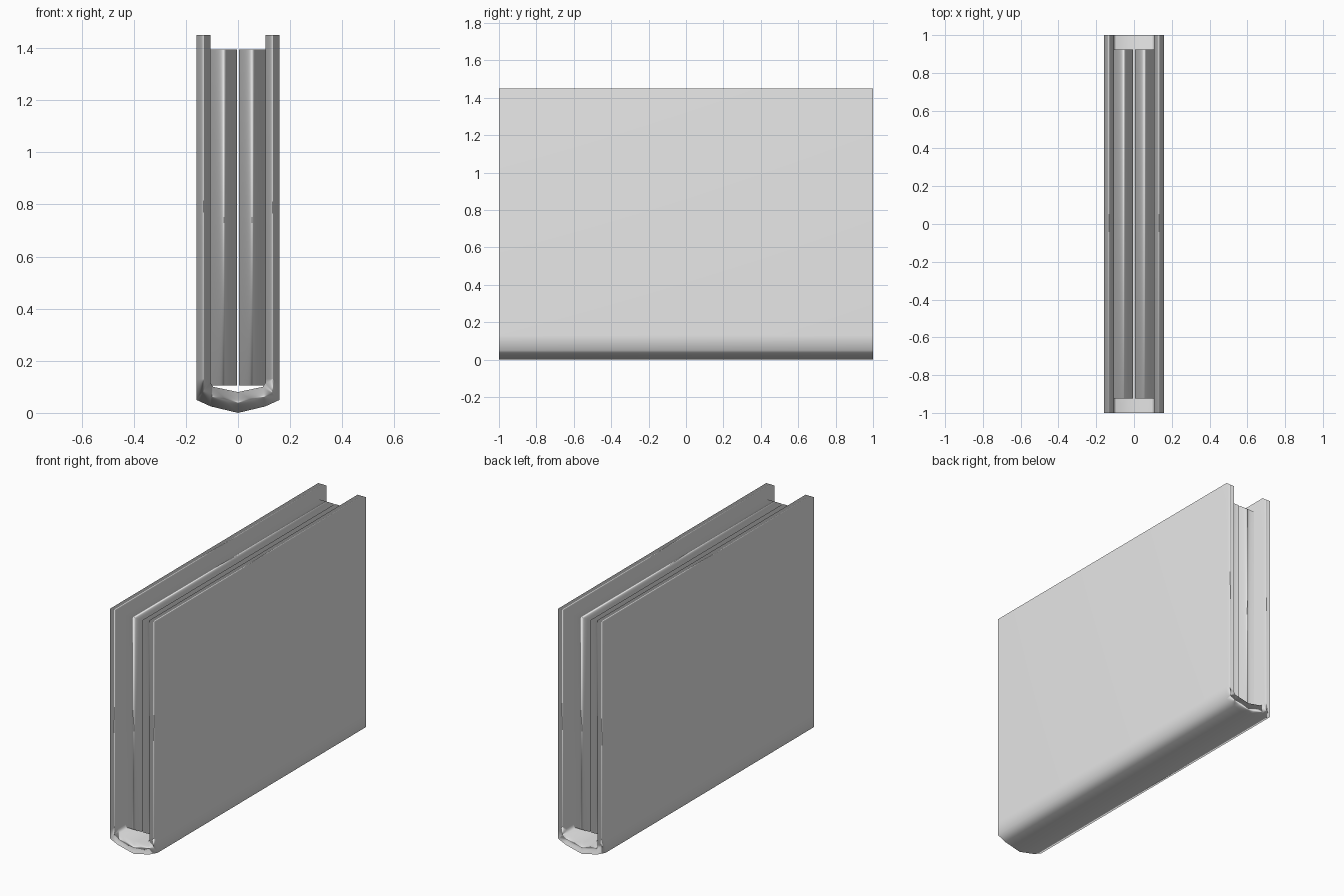
import bpy, bmesh

if "Cube" in bpy.data.objects:
    bpy.data.objects.remove(bpy.data.objects["Cube"], do_unlink=True)

grey = bpy.data.materials.new("light_grey")
grey.use_nodes = True
grey.diffuse_color = (0.8, 0.8, 0.8, 1)
grey.node_tree.nodes["Principled BSDF"].inputs["Base Color"].default_value = (0.8, 0.8, 0.8, 1)


def extruded_strip(name, outer, inner, half_length, closed_ends=True):
    """Band between two (x, z) lines, run along y, softly shaded by face area."""
    bm = bmesh.new()
    ring = [[[bm.verts.new((x, y, z)) for x, z in line] for line in (outer, inner)]
            for y in (-half_length, half_length)]
    (fo, fi), (bo, bi) = ring
    n = len(outer)
    for i in range(n - 1):
        bm.faces.new((fo[i], fo[i + 1], bo[i + 1], bo[i]))   # outside
        bm.faces.new((fi[i], bi[i], bi[i + 1], fi[i + 1]))   # inside
        bm.faces.new((fo[i], fi[i], fi[i + 1], fo[i + 1]))   # front edge
        bm.faces.new((bo[i], bo[i + 1], bi[i + 1], bi[i]))   # back edge
    for i in (0, n - 1):
        bm.faces.new((fo[i], bo[i], bi[i], fi[i]))           # strip ends
    bmesh.ops.recalc_face_normals(bm, faces=bm.faces)
    for f in bm.faces:
        f.smooth = True
    mesh = bpy.data.meshes.new(name)
    bm.to_mesh(mesh)
    bm.free()
    mesh.materials.append(grey)
    obj = bpy.data.objects.new(name, mesh)
    bpy.context.collection.objects.link(obj)
    # Large faces dominate the shading of the narrow edges
    mod = obj.modifiers.new("area_shading", "WEIGHTED_NORMAL")
    mod.mode = 'FACE_AREA'
    mod.weight = 50
    return obj


def mirrored(half):
    """Complete a half profile that ends on the centre line."""
    return half + [(-x, z) for x, z in reversed(half[:-1])]


# Cover: two boards joined by a faceted spine underneath
extruded_strip(
    "book_cover",
    mirrored([(0.16, 1.45), (0.16, 0.13), (0.16, 0.05), (0.105, 0.025), (0, 0)]),
    mirrored([(0.105, 1.45), (0.105, 0.13), (0.105, 0.115), (0.095, 0.10), (0, 0.08)]),
    1.0)

# Two page blocks with a thin gap between them
for side, name in ((1, "left_page_block"), (-1, "right_page_block")):
    extruded_strip(
        name,
        [(side * 0.105, 1.395), (side * 0.105, 0.105)],
        [(side * 0.004, 1.395), (side * 0.004, 0.105)],
        0.925)
